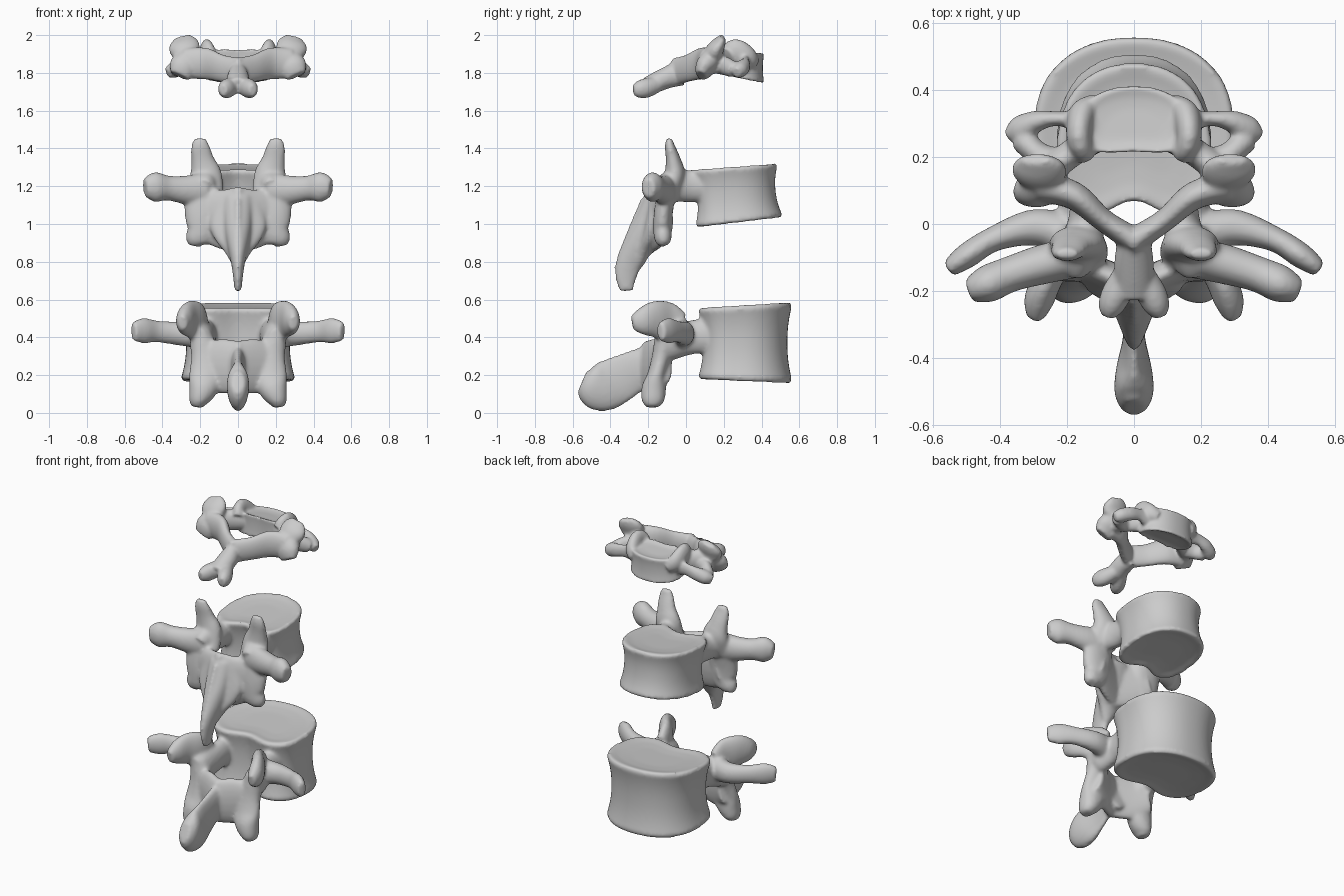
import bpy, bmesh
from math import sin, cos, pi, exp
from mathutils import Vector


def spline(p, steps=5):
    # Catmull-Rom through stations (x, y, z, half side, half height)
    out = []
    q = [p[0]] + list(p) + [p[-1]]
    for i in range(1, len(q) - 2):
        for s in range(steps):
            t = s / steps
            out.append([0.5 * (2 * b + (c - a) * t + (2 * a - 5 * b + 4 * c - d) * t * t
                               + (3 * b - a - 3 * c + d) * t ** 3)
                        for a, b, c, d in zip(q[i - 1], q[i], q[i + 1], q[i + 2])])
    return out + [list(p[-1])]


def skin(bm, rings):
    rows = [[bm.verts.new(v) for v in r] for r in rings]
    n = len(rows[0])
    for r0, r1 in zip(rows, rows[1:]):
        for i in range(n):
            j = (i + 1) % n
            bm.faces.new((r0[i], r0[j], r1[j], r1[i]))
    bm.faces.new(rows[0][::-1])
    bm.faces.new(rows[-1])


def tube(bm, stations, up=(0, 0, 1), mirror=True, n=20):
    # elliptical limb swept along a path, mirrored across x
    st = spline(stations)
    up = Vector(up)
    rings = []
    for i, s in enumerate(st):
        t = Vector(st[min(i + 1, len(st) - 1)][:3]) - Vector(st[max(i - 1, 0)][:3])
        t.normalize()
        side = t.cross(up).normalized()
        nrm = side.cross(t)
        a, b = max(s[3], .008), max(s[4], .008)
        rings.append([Vector(s[:3]) + side * a * cos(2 * pi * k / n) + nrm * b * sin(2 * pi * k / n)
                      for k in range(n)])
    skin(bm, rings)
    if mirror:
        skin(bm, [[Vector((-v.x, v.y, v.z)) for v in reversed(r)] for r in rings])


def body(bm, w, yb, yc, yf, bottom, top, shear=0, dent=.03, waist=.9, dip=.015, n=64):
    # D-shaped drum with waisted wall, rounded rims and dished end plates
    wall = [(t, waist + (1 - waist) * abs(2 * t - 1) ** 2.2, 0) for t in [.05 + .9 * i / 12 for i in range(13)]]
    prof = ([(0, .5, dip), (0, .75, dip * .7), (0, .94, 0)] + wall
            + [(1, .94, 0), (1, .75, -dip * .7), (1, .5, -dip)])
    rings = []
    for t, s, d in prof:
        ring = []
        for k in range(n):
            c, sn = cos(2 * pi * k / n), sin(2 * pi * k / n)
            x = w * s * (abs(c) ** .9) * (1 if c > 0 else -1)
            if sn > 0:
                y = yc + (yf - yc) * s * sn ** .9
            else:
                y = yc - (yc - yb) * s * abs(sn) ** .6
                y += dent * exp(-(x / (w * .4)) ** 2) * abs(sn)
            f = (y - yb) / (yf - yb)
            z0 = bottom[0] + (bottom[1] - bottom[0]) * f
            z1 = top[0] + (top[1] - top[0]) * f
            ring.append(Vector((x, y + shear * (.5 - t), z0 + (z1 - z0) * t + d)))
        rings.append(ring)
    skin(bm, rings)


def finish(bm, name, voxel=.01, iters=9):
    # fuse the parts into one smooth bone
    bmesh.ops.recalc_face_normals(bm, faces=bm.faces)
    me = bpy.data.meshes.new(name)
    bm.to_mesh(me)
    bm.free()
    ob = bpy.data.objects.new(name, me)
    bpy.context.collection.objects.link(ob)
    bpy.context.view_layer.objects.active = ob
    r = ob.modifiers.new("fuse", 'REMESH')
    r.mode = 'VOXEL'
    r.voxel_size = voxel
    r.use_smooth_shade = True
    s = ob.modifiers.new("soften", 'SMOOTH')
    s.factor = .5
    s.iterations = iters
    for mod in ("fuse", "soften"):
        bpy.ops.object.modifier_apply(modifier=mod)
    for p in ob.data.polygons:
        p.use_smooth = True


Y = (0, 1, 0)

# lumbar vertebra
bm = bmesh.new()
body(bm, .308, .03, .29, .567, (.178, .155), (.555, .588), dent=.062, waist=.89)
# pedicles
tube(bm, [(.17, .14, .41, .06, .1), (.17, .03, .4, .055, .09), (.19, -.08, .38, .065, .1), (.2, -.13, .36, .05, .09)])
# upper joint processes
tube(bm, [(.19, -.02, .46, .035, .07), (.21, -.09, .48, .042, .105), (.255, -.16, .495, .044, .1),
          (.285, -.23, .485, .045, .075), (.295, -.285, .475, .024, .04)])
# transverse processes
tube(bm, [(.2, -.03, .42, .06, .08), (.3, -.01, .42, .055, .065), (.42, -.045, .43, .038, .058),
          (.5, -.095, .435, .038, .068), (.555, -.135, .43, .026, .05)])
# lower joint processes
tube(bm, [(.2, -.1, .42, .06, .065), (.175, -.13, .3, .075, .05), (.17, -.155, .2, .09, .05),
          (.185, -.17, .13, .078, .065), (.21, -.175, .065, .052, .06), (.215, -.175, .03, .03, .035)], Y)
# laminae and spinous process
tube(bm, [(.2, -.11, .27, .045, .11), (.1, -.16, .25, .045, .145), (-.01, -.21, .24, .05, .14)])
tube(bm, [(0, -.15, .25, .06, .12), (0, -.25, .23, .038, .11), (0, -.35, .18, .034, .125),
          (0, -.44, .14, .055, .132), (0, -.51, .15, .058, .11), (0, -.55, .165, .035, .06)], mirror=False)
finish(bm, "lumbar_vertebra")

# thoracic vertebra
bm = bmesh.new()
body(bm, .238, .0, .24, .503, (.975, 1.035), (1.285, 1.322), shear=.03, dent=.075, waist=.89)
# pedicles
tube(bm, [(.14, .12, 1.2, .05, .08), (.14, .02, 1.2, .055, .085), (.16, -.07, 1.2, .06, .085), (.17, -.12, 1.17, .05, .08)])
# upper joint processes
tube(bm, [(.165, -.09, 1.15, .09, .05), (.17, -.06, 1.26, .085, .055), (.188, -.068, 1.34, .062, .04),
          (.2, -.085, 1.41, .05, .027), (.2, -.09, 1.453, .032, .016)], Y)
# transverse processes
tube(bm, [(.17, -.1, 1.18, .06, .095), (.27, -.12, 1.18, .06, .078), (.37, -.15, 1.19, .054, .066),
          (.44, -.18, 1.195, .056, .08), (.493, -.2, 1.19, .036, .05)])
# lower joint processes
tube(bm, [(.19, -.1, 1.18, .1, .05), (.185, -.12, 1.06, .098, .05), (.19, -.125, .97, .085, .048),
          (.222, -.12, .92, .06, .045), (.23, -.11, .888, .035, .028)], Y)
# laminae and spinous process, with a sloping funnel between
tube(bm, [(.18, -.11, 1.06, .045, .13), (.09, -.15, 1.03, .045, .16), (-.01, -.19, 1.02, .045, .18)])
tube(bm, [(0, -.16, 1.12, .12, .045), (0, -.18, 1.0, .15, .045), (0, -.2, .92, .125, .045), (0, -.23, .85, .07, .04),
          (0, -.26, .78, .03, .03)], Y, mirror=False)
tube(bm, [(0, -.17, 1.14, .075, .05), (0, -.205, 1.0, .075, .075), (0, -.25, .9, .06, .078),
          (0, -.3, .8, .038, .07), (0, -.318, .72, .026, .058), (0, -.315, .645, .018, .036)], Y, mirror=False)
# rear ridge of the spinous process
tube(bm, [(0, -.21, 1.13, .018, .03), (0, -.265, 1.0, .018, .03), (0, -.32, .86, .02, .03), (0, -.35, .76, .02, .032)],
     Y, mirror=False)
finish(bm, "thoracic_vertebra")

# cervical vertebra
bm = bmesh.new()
body(bm, .178, .205, .28, .415, (1.785, 1.743), (1.93, 1.905), dent=.01, waist=.94)
# raised lips on the sides of the body
tube(bm, [(.15, .215, 1.88, .04, .05), (.165, .26, 1.915, .038, .065), (.155, .33, 1.88, .04, .055), (.12, .37, 1.85, .02, .03)])
# joint pillars
tube(bm, [(.31, .08, 1.785, .055, .03), (.29, .1, 1.83, .075, .052), (.275, .135, 1.88, .068, .055),
          (.282, .155, 1.925, .082, .046), (.288, .178, 1.96, .075, .034), (.295, .195, 1.99, .045, .016)], Y)
# pedicles
tube(bm, [(.13, .25, 1.86, .045, .06), (.21, .195, 1.86, .042, .065), (.28, .14, 1.86, .055, .065)])
# transverse bars around the side openings
tube(bm, [(.14, .3, 1.85, .045, .06), (.22, .315, 1.85, .022, .04), (.29, .308, 1.835, .032, .042),
          (.34, .282, 1.815, .042, .042), (.375, .267, 1.8, .022, .028)])
tube(bm, [(.24, .19, 1.84, .04, .05), (.29, .212, 1.835, .036, .05), (.335, .255, 1.815, .04, .042)])
# laminae
tube(bm, [(.28, .11, 1.85, .045, .08), (.18, .085, 1.85, .042, .085), (.09, .01, 1.825, .034, .073), (-.01, -.055, 1.805, .04, .075)])
# forked spinous process
tube(bm, [(0, -.03, 1.8, .045, .07), (0, -.1, 1.775, .058, .058), (0, -.17, 1.745, .06, .052), (0, -.22, 1.73, .055, .042)],
     mirror=False)
tube(bm, [(.02, -.15, 1.74, .042, .042), (.053, -.21, 1.72, .045, .052), (.07, -.25, 1.712, .038, .046),
          (.078, -.278, 1.708, .02, .028)])
finish(bm, "cervical_vertebra", voxel=.008, iters=8)
